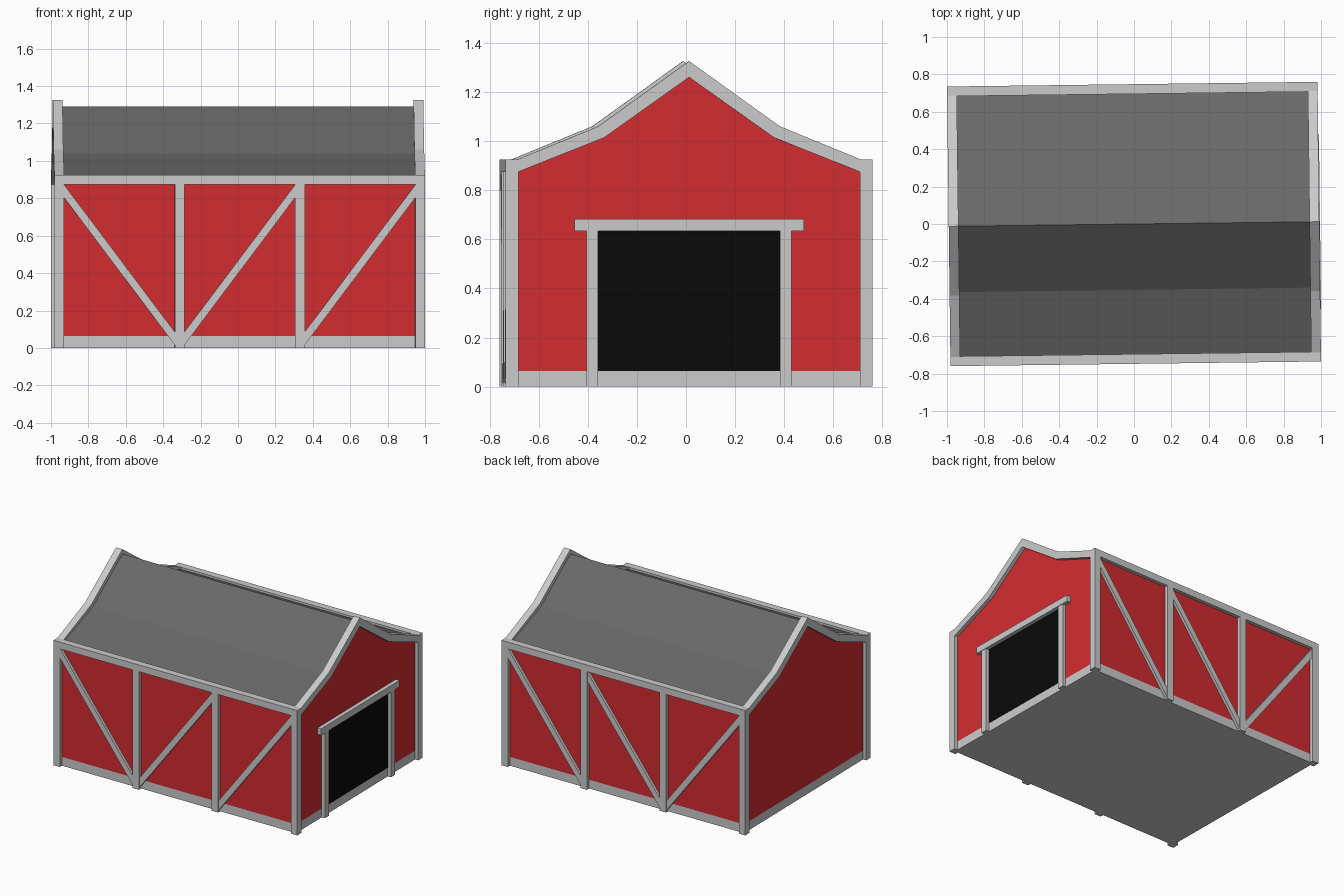
import bpy, bmesh, math
from mathutils import Matrix, Vector

if "Cube" in bpy.data.objects:
    bpy.data.objects.remove(bpy.data.objects["Cube"])

TURN = Matrix.Rotation(0.0126, 4, 'Z')   # the whole barn sits slightly turned
WX, WY = 0.9646, 0.7215                  # wall planes
H = 0.026                                # half thickness of timbers
EAVE, TOP = 0.90, 0.925


def material(name, rgb):
    m = bpy.data.materials.new(name)
    m.diffuse_color = (*rgb, 1)
    m.use_nodes = True
    m.node_tree.nodes["Principled BSDF"].inputs["Base Color"].default_value = m.diffuse_color
    return m


red = material("red_paint", (0.65, 0.025, 0.03))
dark = material("dark_roofing", (0.14, 0.14, 0.14))
black = material("black_opening", (0.003, 0.003, 0.003))


def finish(bm, name, mats=()):
    bmesh.ops.recalc_face_normals(bm, faces=bm.faces)
    bm.transform(TURN)
    me = bpy.data.meshes.new(name)
    bm.to_mesh(me)
    bm.free()
    for m in mats:
        me.materials.append(m)
    ob = bpy.data.objects.new(name, me)
    bpy.context.collection.objects.link(ob)
    return ob


def box(name, lo, hi, mats=()):
    lo, hi = Vector(lo), Vector(hi)
    bm = bmesh.new()
    bmesh.ops.create_cube(bm, size=1, matrix=Matrix.Translation((lo + hi) / 2)
                          @ Matrix.Diagonal((*(hi - lo), 1)))
    return finish(bm, name, mats)


def prism(pts, x0, x1):
    """Extrude a (y, z) outline along x."""
    bm = bmesh.new()
    face = bm.faces.new([bm.verts.new((x0, y, z)) for y, z in pts])
    new = bmesh.ops.extrude_face_region(bm, geom=[face])["geom"]
    bmesh.ops.translate(bm, vec=(x1 - x0, 0, 0),
                        verts=[v for v in new if isinstance(v, bmesh.types.BMVert)])
    return bm


# Barn body: red walls, grey base band and floor, dark gambrel roof
half = [(WY, 0), (WY, EAVE), (0.352, 1.037)]
bm = prism(half + [(0, 1.291)] + [(-y, z) for y, z in reversed(half)], -WX, WX)
bmesh.ops.bisect_plane(bm, geom=bm.verts[:] + bm.edges[:] + bm.faces[:],
                       plane_co=(0, 0, 0.065), plane_no=(0, 0, 1))
bmesh.ops.recalc_face_normals(bm, faces=bm.faces)
for f in bm.faces:
    if f.normal.z > 0.1:
        f.material_index = 1
    elif f.calc_center_median().z > 0.065:
        f.material_index = 0
    else:
        f.material_index = 2
finish(bm, "barn_body", (red, dark, None))

# Gable trim following the roof line at both ends
outer = [(0.70, TOP), (0.37, 1.06)]
inner = [(0.70, 0.873), (0.346, 1.014)]
mirror = lambda pts: [(-y, z) for y, z in reversed(pts)]
ring = (outer + [(0, 1.326)] + mirror(outer)
        + [(-y, z) for y, z in inner] + [(0, 1.26)] + list(reversed(inner)))
for side, s in (("left", -1), ("right", 1)):
    finish(prism(ring, s * WX - H, s * WX + H), side + "_gable_trim")

# Posts, eave rails and diagonal braces on both long walls
px = [-WX, -0.3215, 0.3215, WX]
for side, s in (("front", -1), ("back", 1)):
    y = s * WY
    for i, x in enumerate(px):
        box(f"{side}_post_{i + 1}", (x - H, y - H, 0), (x + H, y + H, TOP))
    box(side + "_eave_rail", (-WX, y - H, 0.875), (WX, y + H, TOP))
    for i, (top, low) in enumerate(((0, 1), (2, 1), (3, 2))):
        a, b = Vector((px[top], y, 0.872)), Vector((px[low], y, 0.016))
        d = b - a
        ang = math.atan2(-d.z, d.x)
        bm = bmesh.new()
        bmesh.ops.create_cube(bm, size=1, matrix=Matrix.Translation((a + b) / 2)
                              @ Matrix.Rotation(ang, 4, 'Y')
                              @ Matrix.Diagonal((d.length, 0.042, 0.042, 1)))
        # trim the brace ends at ground level
        bmesh.ops.bisect_plane(bm, geom=bm.verts[:] + bm.edges[:] + bm.faces[:],
                               plane_co=(0, 0, 0.003), plane_no=(0, 0, -1),
                               clear_outer=True)
        bmesh.ops.holes_fill(bm, edges=bm.edges)
        finish(bm, f"{side}_brace_{i + 1}")

# Doorway on the right end with its frame
box("door_opening", (WX - 0.002, -0.38, 0.065), (WX + 0.002, 0.38, 0.64), (black,))
for side, s in (("front", -1), ("back", 1)):
    y = s * 0.394
    box(side + "_door_post", (WX - H, y - 0.024, 0), (WX + H, y + 0.024, 0.64))
box("door_lintel", (WX - H, -0.467, 0.634), (WX + H + 0.004, 0.467, 0.682))
